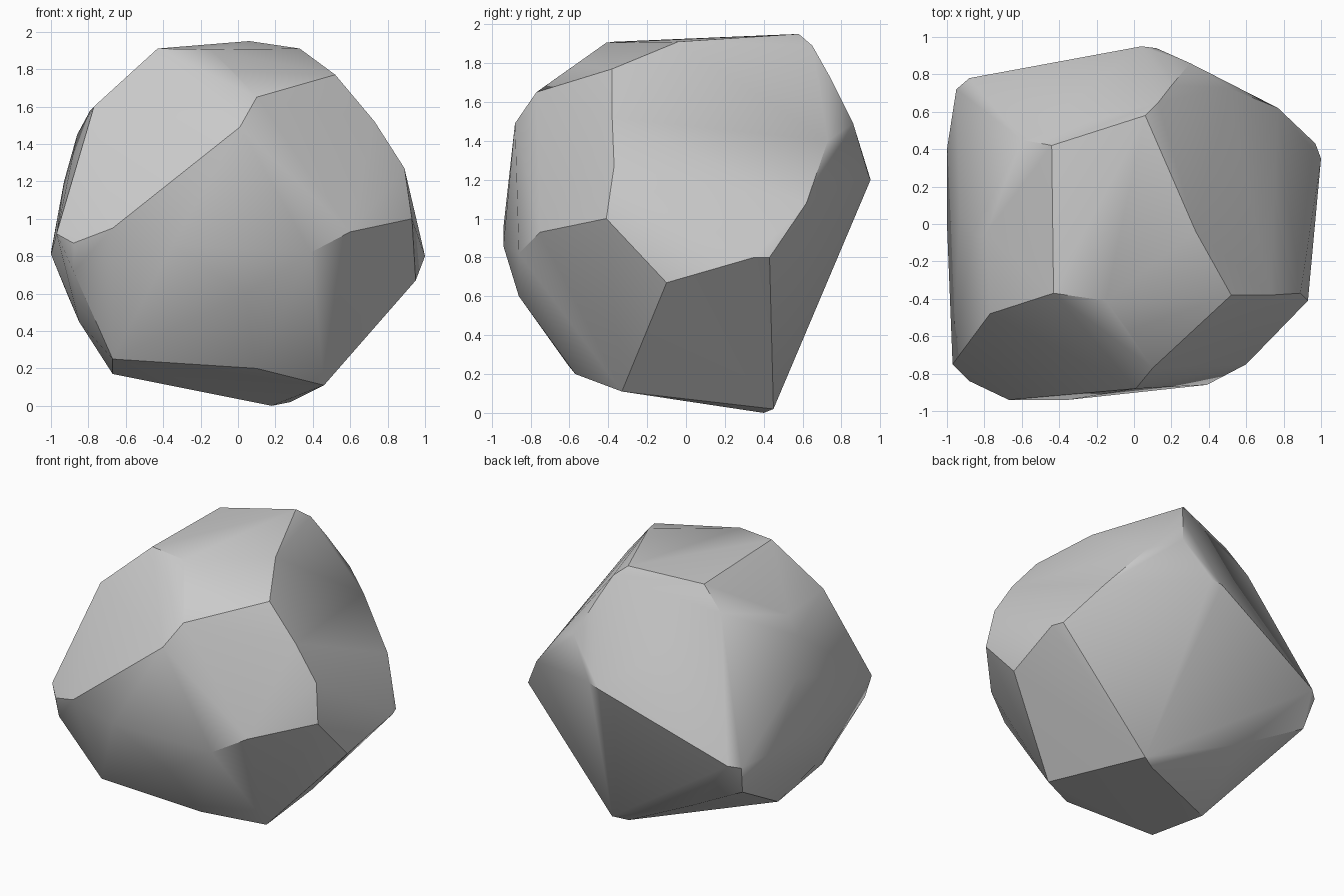
import bpy, bmesh, math

# Boulder: convex chipped rock defined by the corners of its large facets
corners = [
    # flat top
    (-.43, -.37, 1.91), (-.15, -.41, 1.905), (.33, -.04, 1.91), (-.44, .42, 1.89), (.06, .58, 1.95),
    # front left chip
    (-.03, -.57, 1.79), (.1, -.77, 1.65), (.01, -.88, 1.49), (-.67, -.94, .95),
    (-.88, -.84, .87), (-.97, -.75, .92), (-.77, -.48, 1.6),
    # front right shoulder
    (.52, -.38, 1.77), (.73, -.38, 1.52), (.89, -.37, 1.27), (.93, -.41, 1.0),
    (.6, -.75, .93), (.39, -.86, .82), (-.35, -.94, .86),
    # lower front
    (-.88, -.8, .72), (-.67, -.61, .25), (.1, -.57, .2), (.04, -.86, .6),
    # right side
    (1, .35, .8), (.97, .43, .8), (.95, -.1, .67), (.77, .62, 1.08), (.5, .73, 1.4),
    # back
    (.13, .65, 1.89), (.2, .74, 1.73), (.3, .86, 1.49), (.12, .94, 1.22), (.04, .95, 1.2),
    (-.88, .78, .82), (-.95, .72, .8), (-.91, .65, .59), (-.45, .57, .34),
    # left side
    (-1, .4, .82), (-1, 0, .81), (-.93, .05, 1.2), (-.86, -.05, 1.45), (-.79, -.05, 1.58), (-.6, .45, 1.73),
    (-.85, -.4, .45),
    # underside
    (.46, -.33, .11), (.28, .45, .02), (.18, .4, 0), (-.67, -.1, .17),
]

bm = bmesh.new()
for c in corners:
    bm.verts.new(c)
bmesh.ops.convex_hull(bm, input=bm.verts[:])
loose = [v for v in bm.verts if not v.link_faces]
bmesh.ops.delete(bm, geom=loose, context='VERTS')
bmesh.ops.recalc_face_normals(bm, faces=bm.faces[:])

mesh = bpy.data.meshes.new("boulder")
bm.to_mesh(mesh)
bm.free()
rock = bpy.data.objects.new("boulder", mesh)
bpy.context.collection.objects.link(rock)

# Soft shading inside facets, crisp breaks between them
bpy.context.view_layer.objects.active = rock
rock.select_set(True)
bpy.ops.object.shade_smooth_by_angle(angle=math.radians(33))
